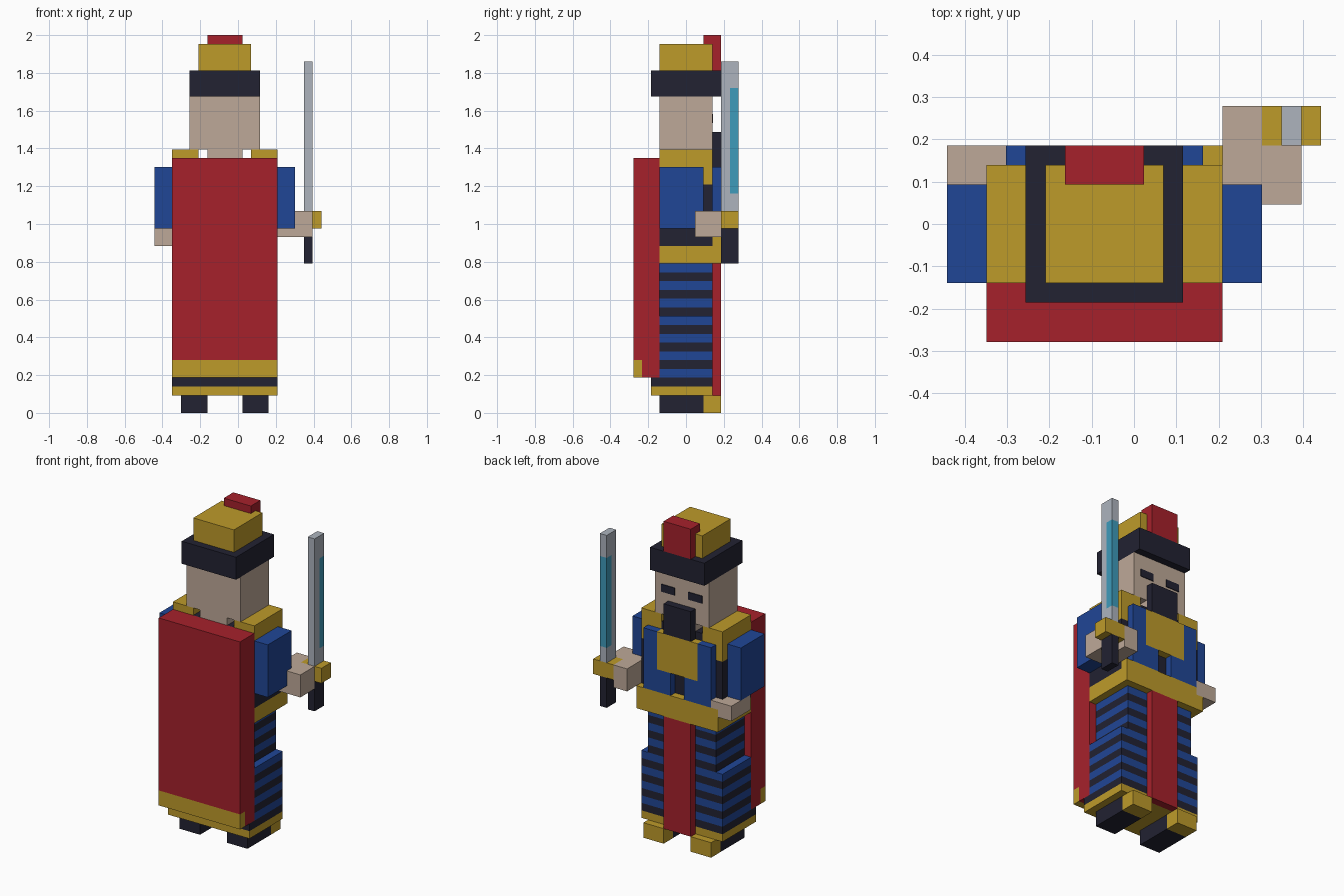
import bpy
import bmesh
from mathutils import Vector

cube = bpy.data.objects.get("Cube")
if cube:
    bpy.data.objects.remove(cube, do_unlink=True)

U = 2 / 43                       # size of one block
ORIGIN = Vector((9.5, 6, 0))     # block coordinate of the model centre


def make_material(name, rgb):
    """Flat material from an sRGB colour in 0-255."""
    linear = [((c / 255 + 0.055) / 1.055) ** 2.4 for c in rgb] + [1]
    mat = bpy.data.materials.new(name)
    mat.use_nodes = True
    mat.diffuse_color = linear
    bsdf = mat.node_tree.nodes["Principled BSDF"]
    bsdf.inputs["Base Color"].default_value = linear
    bsdf.inputs["Roughness"].default_value = 0.9
    return mat


red = make_material("red cloth", (166, 33, 43))
gold = make_material("gold", (190, 155, 42))
dark = make_material("dark navy", (34, 34, 50))
blue = make_material("blue cloth", (32, 70, 150))
skin = make_material("skin", (190, 169, 152))
steel = make_material("steel", (173, 180, 190))
cyan = make_material("cyan glow", (62, 155, 187))


def blocks(name, mat, *spans):
    """One object made of boxes; each span is (x0, x1, y0, y1, z0, z1) in blocks."""
    bm = bmesh.new()
    for x0, x1, y0, y1, z0, z1 in spans:
        low, high = Vector((x0, y0, z0)), Vector((x1, y1, z1))
        box = bmesh.ops.create_cube(bm, size=1)["verts"]
        for v in box:
            v.co = ((low + high) / 2 + v.co * (high - low) - ORIGIN) * U
    mesh = bpy.data.meshes.new(name)
    bm.to_mesh(mesh)
    bm.free()
    mesh.materials.append(mat)
    obj = bpy.data.objects.new(name, mesh)
    bpy.context.collection.objects.link(obj)
    return obj


def pair(name, mat, x0, x1, *rest):
    """A box and its mirror image about the body centre at block x = 8."""
    blocks("right_" + name, mat, (x0, x1, *rest))
    blocks("left_" + name, mat, (16 - x1, 16 - x0, *rest))


# Shoes
pair("shoe", dark, 3, 6, 3, 8, 0, 2)
pair("shoe_toe", gold, 3, 6, 8, 10, 0, 2)

# Robe hem and striped skirt, wider below the step
blocks("hem_gold", gold, (2, 14, 2, 9, 2, 3))
blocks("hem_dark", dark, (2, 14, 2, 9, 3, 4))
for z in range(4, 17):
    inset = 0 if z < 11 else 1
    blocks(f"skirt_stripe_{z - 3}", blue if z % 2 == 0 else dark,
           (2 + inset, 14 - inset, 3, 9, z, z + 1))
blocks("hanging_panel", red, (6, 10, 9, 10, 2, 17))

# Cape with gold border
blocks("cape", red, (2, 14, 1, 3, 4, 29), (2, 14, 0, 1, 6, 29))
blocks("cape_border", gold, (2, 14, 0, 1, 4, 6))

# Belt, torso and vest
blocks("belt", gold, (2, 14, 3, 9, 17, 19), (2, 14, 9, 10, 17, 20))
blocks("torso", dark, (2, 14, 3, 9, 19, 26), (5, 11, 3, 9, 26, 29))
pair("vest_panel", blue, 3, 5, 9, 10, 20, 28)
pair("vest_lower", blue, 5, 7, 9, 10, 20, 23)
blocks("bib", gold, (5, 11, 9, 10, 23, 28))
pair("shoulder_guard", gold, 2, 5, 3, 9, 26, 30)

# Arms and hands
pair("sleeve", blue, 0, 2, 3, 8, 21, 28)
blocks("right_hand", skin, (0, 3, 6, 10, 19, 21))
blocks("left_hand", skin, (14, 18, 7, 10, 20, 23), (14, 16, 10, 12, 20, 23))

# Head
blocks("neck", skin, (6, 10, 3, 9, 29, 30))
blocks("head", skin, (4, 12, 3, 9, 30, 36))
blocks("beard", dark, (6, 10, 9, 10, 28, 32))
pair("eye", dark, 5, 7, 9, 9.1, 33, 34)

# Hat
blocks("hat_band", dark, (4, 12, 2, 10, 36, 39))
blocks("hat_crown", gold, (5, 11, 3, 9, 39, 42))
blocks("hat_plume", red, (6, 10, 8, 10, 39, 43))

# Sword
blocks("sword_grip", dark, (17, 18, 10, 12, 17, 21))
blocks("sword_guard", gold, (16, 19, 10, 12, 21, 23))
blocks("sword_blade", steel, (17, 18, 10, 11, 23, 40),
       (17, 18, 11, 12, 23, 25), (17, 18, 11, 12, 37, 40))
blocks("sword_glow", cyan, (17, 18, 11, 12, 25, 37))
